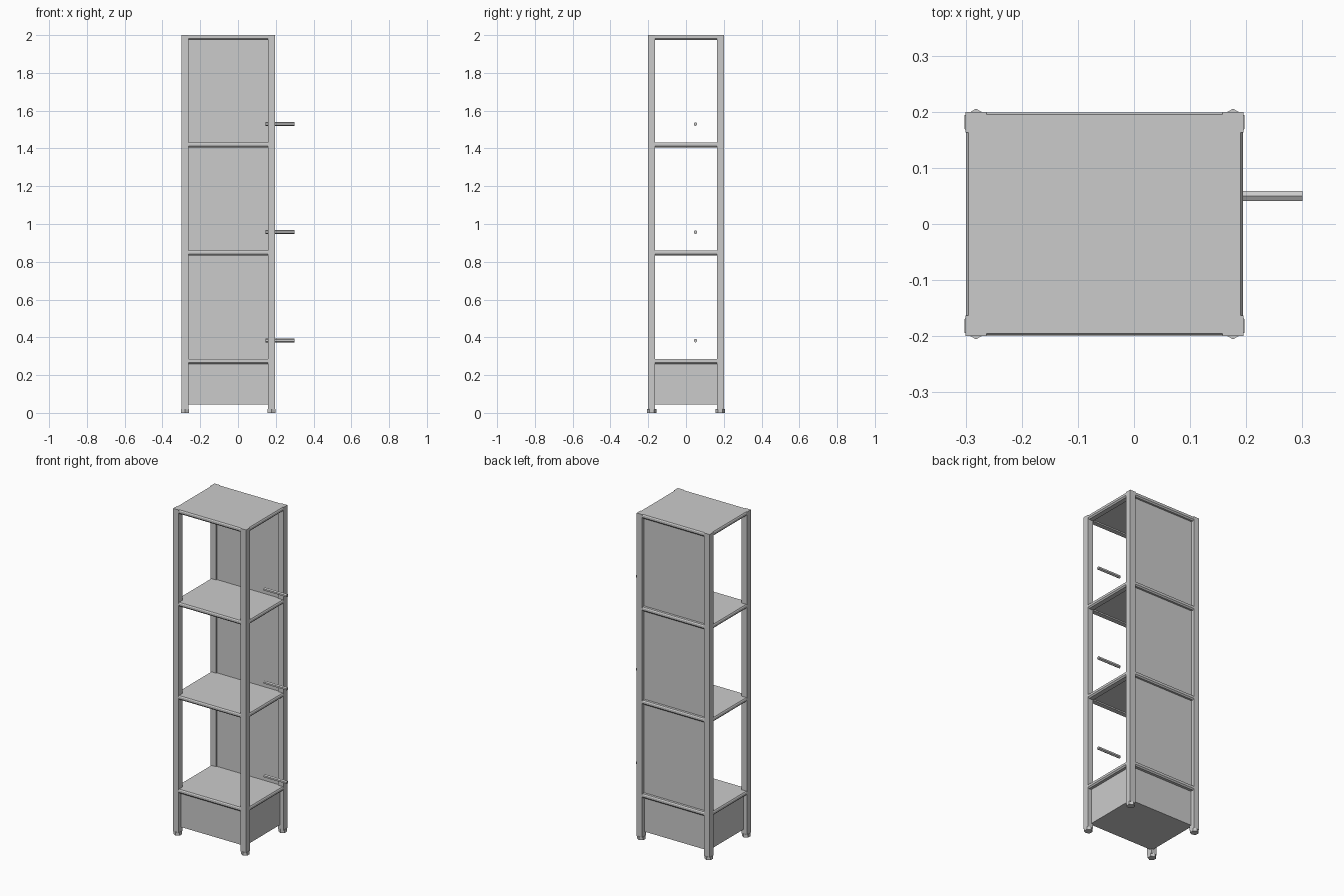
import bpy, bmesh, math
from mathutils import Matrix, Vector

cube = bpy.data.objects.get("Cube")
if cube:
    bpy.data.objects.remove(cube, do_unlink=True)

grey = bpy.data.materials.new("light_grey")
grey.use_nodes = True
grey.diffuse_color = (0.6, 0.6, 0.6, 1)
grey.node_tree.nodes["Principled BSDF"].inputs["Base Color"].default_value = (0.6, 0.6, 0.6, 1)

X0, X1, Y = -0.30, 0.195, 0.20      # outer limits of the frame
POST = 0.037
TOPS = (0.286, 0.86, 1.432, 2.0)    # shelf surfaces


def finish(name, bm):
    bmesh.ops.recalc_face_normals(bm, faces=bm.faces)
    mesh = bpy.data.meshes.new(name)
    bm.to_mesh(mesh)
    bm.free()
    mesh.materials.append(grey)
    obj = bpy.data.objects.new(name, mesh)
    bpy.context.collection.objects.link(obj)
    return obj


def box(name, lo, hi):
    lo, hi = Vector(lo), Vector(hi)
    bm = bmesh.new()
    bmesh.ops.create_cube(bm, size=1)
    size = hi - lo
    bmesh.ops.transform(bm, verts=bm.verts,
                        matrix=Matrix.Translation((lo + hi) / 2) @ Matrix.Diagonal((*size, 1)))
    return finish(name, bm)


def hex_bar(name, radius, length, centre, rotation):
    bm = bmesh.new()
    bmesh.ops.create_cone(bm, cap_ends=True, segments=6, radius1=radius, radius2=radius,
                          depth=length, matrix=Matrix.Translation(centre) @ rotation)
    return finish(name, bm)


def rail(name, start, end, inward, top):
    # Bar with bevelled outer edges; the section is (inset, drop)
    section = [(POST, 0), (0.005, 0), (0.001, 0.006), (0.001, 0.018), (0.008, 0.026), (POST, 0.026)]
    bm = bmesh.new()
    rings = []
    for point in (start, end):
        rings.append([bm.verts.new(Vector((*point, top - drop)) + Vector(inward) * inset)
                      for inset, drop in section])
    for ring in rings:
        bm.faces.new(ring)
    for i in range(len(section)):
        j = (i + 1) % len(section)
        bm.faces.new((rings[0][i], rings[0][j], rings[1][j], rings[1][i]))
    return finish(name, bm)


# Posts with hexagonal feet
for side, x in (("right", X0), ("left", X1 - POST)):
    for end, y in (("front", -Y), ("back", Y - POST)):
        box(f"{end}_{side}_post", (x, y, 0.018), (x + POST, y + POST, 2))
        hex_bar(f"{end}_{side}_foot", 0.024, 0.02, (x + POST / 2, y + POST / 2, 0.01),
                Matrix.Identity(4))

# Shelves framed by rails
a, b, c = X0 + POST, X1 - POST, Y - POST
for n, top in enumerate(TOPS, 1):
    box(f"shelf_{n}", (X0 + 0.02, -Y + 0.02, top - 0.018), (X1 - 0.02, Y - 0.02, top))
    rail(f"front_rail_{n}", (a, -Y), (b, -Y), (0, 1, 0), top)
    rail(f"back_rail_{n}", (a, Y), (b, Y), (0, -1, 0), top)
    rail(f"right_rail_{n}", (X0, -c), (X0, c), (1, 0, 0), top)
    rail(f"left_rail_{n}", (X1, -c), (X1, c), (-1, 0, 0), top)

# Back panels and hanging rods, one of each per bay
for n, (low, high) in enumerate(zip(TOPS, TOPS[1:]), 1):
    box(f"back_panel_{n}", (a, 0.17, low - 0.01), (b, 0.18, high - 0.02))
    hex_bar(f"rod_{n}", 0.01, 0.155, (0.2225, 0.05, low + 0.097),
            Matrix.Rotation(math.pi / 2, 4, "Z") @ Matrix.Rotation(math.pi / 2, 4, "X"))

# Closed base compartment
box("base_box", (X0 + 0.025, -Y + 0.025, 0.045), (X1 - 0.025, Y - 0.025, TOPS[0] - 0.02))
